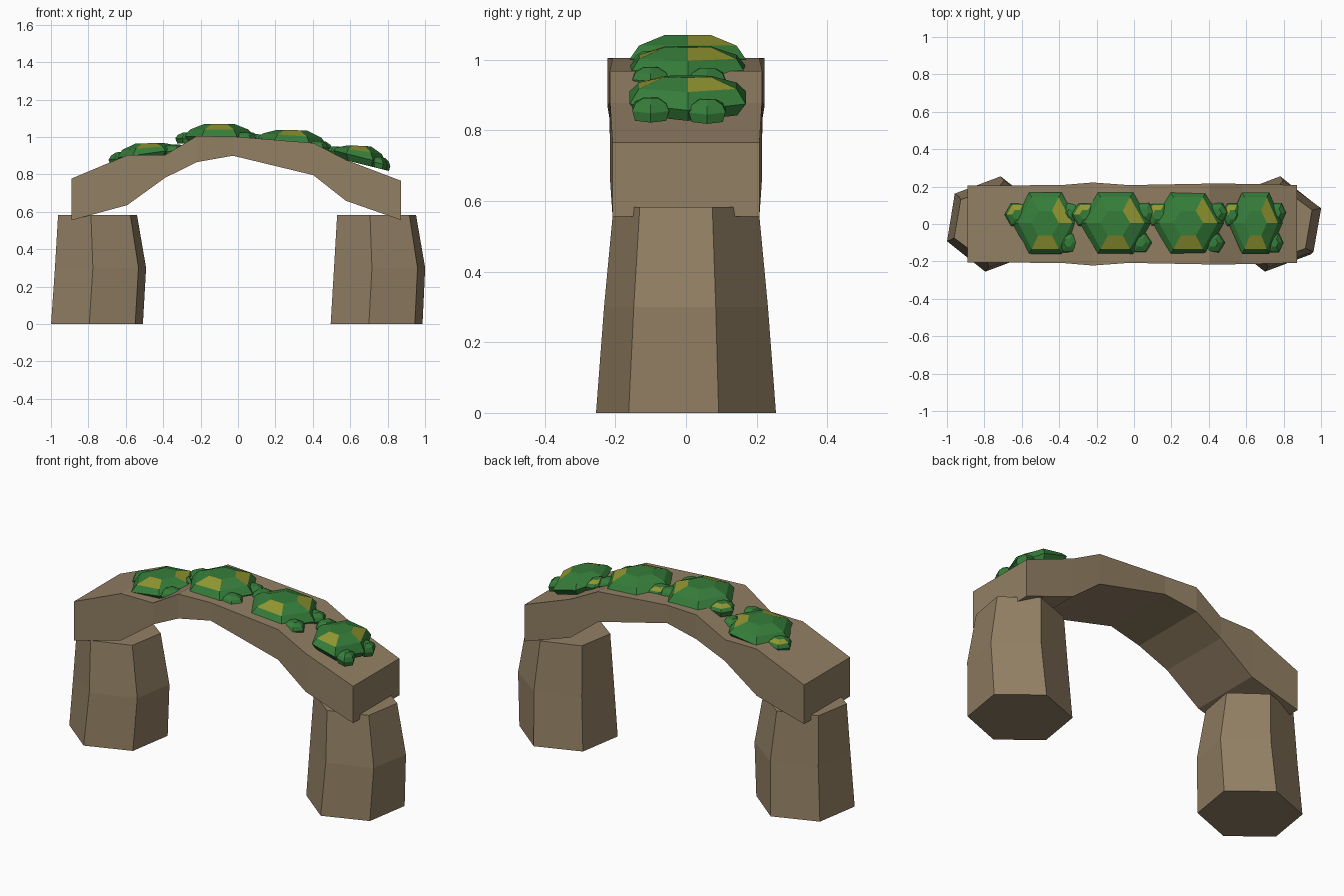
import bpy, bmesh
from math import sin, cos, radians, pi

if "Cube" in bpy.data.objects:
    bpy.data.objects.remove(bpy.data.objects["Cube"], do_unlink=True)


def material(name, rgb):
    m = bpy.data.materials.new(name)
    m.use_nodes = True
    m.diffuse_color = (*rgb, 1)
    m.node_tree.nodes["Principled BSDF"].inputs["Base Color"].default_value = (*rgb, 1)
    return m


STONE = material("brown stone", (0.29, 0.215, 0.128))
LEAF = material("moss green", (0.036, 0.205, 0.042))
TIP = material("yellow green", (0.29, 0.31, 0.03))


def loft(name, rings, mats, painted=()):
    """Skin closed rings of points; painted = (ring, side) faces in the second colour."""
    bm = bmesh.new()
    loops = [[bm.verts.new(p) for p in ring] for ring in rings]
    n = len(loops[0])
    for r, (low, high) in enumerate(zip(loops, loops[1:])):
        for i in range(n):
            j = (i + 1) % n
            f = bm.faces.new((low[i], low[j], high[j], high[i]))
            f.material_index = int((r, i) in painted)
    bm.faces.new(loops[0][::-1])
    bm.faces.new(loops[-1])
    bmesh.ops.recalc_face_normals(bm, faces=bm.faces)
    mesh = bpy.data.meshes.new(name)
    bm.to_mesh(mesh)
    bm.free()
    for m in mats:
        mesh.materials.append(m)
    obj = bpy.data.objects.new(name, mesh)
    bpy.context.collection.objects.link(obj)
    return obj


def hexagon(cx, cy, rx, ry, z, turn=0, slope=0):
    pts = []
    for k in range(6):
        a = radians(turn) + k * pi / 3
        dx = rx * cos(a)
        pts.append((cx + dx, cy + ry * sin(a), z + slope * dx))
    return pts


# Hexagonal pillars, narrowing upward with a slight lean
for name, centres in (("right_pillar", (-0.754, -0.735, -0.751)),
                      ("left_pillar", (0.741, 0.757, 0.741))):
    sizes = ((0.0, 0.263, 0.258), (0.3, 0.261, 0.235), (0.583, 0.226, 0.208))
    loft(name, [hexagon(c, 0, rx, ry, z, 21)
                for c, (z, rx, ry) in zip(centres, sizes)], [STONE])

# Arch: x, underside, top, half width
arch = [(-0.89, 0.555, 0.778, 0.207), (-0.592, 0.636, 0.903, 0.207),
        (-0.39, 0.782, 0.904, 0.208), (-0.22, 0.866, 1.005, 0.222),
        (-0.027, 0.9, 1.003, 0.208), (0.403, 0.796, 0.968, 0.216),
        (0.577, 0.659, 0.878, 0.215), (0.872, 0.556, 0.766, 0.208)]
loft("stone_arch", [[(x, -w, lo), (x, w, lo), (x, w, hi), (x, -w, hi)]
                    for x, lo, hi, w in arch], [STONE])


def clump(name, x, y, rx, ry, base, height, slope, painted):
    # Faceted dome whose skirt follows the slope of the arch
    rings = [hexagon(x, y, rx * 0.85, ry * 0.85, base - 0.02, 0, slope),
             hexagon(x, y, rx, ry, base + height * 0.2, 0, slope),
             hexagon(x, y, rx * 0.82, ry * 0.84, base + height * 0.65, 0, slope * 0.6),
             hexagon(x, y, rx * 0.42, ry * 0.4, base + height, 0, slope * 0.2)]
    loft(name, rings, [LEAF, TIP], painted)


# Moss clumps along the top: x, radius, base, height, slope
clumps = [(-0.475, 0.175, 0.9, 0.067, 0.14), (-0.1, 0.19, 0.985, 0.085, 0.0),
          (0.29, 0.19, 0.955, 0.082, -0.12), (0.65, 0.145, 0.878, 0.075, -0.25)]
for i, (x, r, base, height, slope) in enumerate(clumps, 1):
    clump(f"moss_clump_{i}", x, 0.005, r, 0.19, base, height, slope, {(2, 0), (2, 4)})
    for side, dx, dy, size in (("outer", -0.85, 0.05, 0.07), ("inner", 0.7, -0.1, 0.06),
                               ("back", 0.8, 0.06, 0.06)):
        px = dx * r
        paint = {(2, 1), (2, 2)} if side == "outer" else set()
        clump(f"moss_{side}_tuft_{i}", x + px, dy, size * r / 0.18, size,
              base + slope * px, 0.04, slope, paint)
